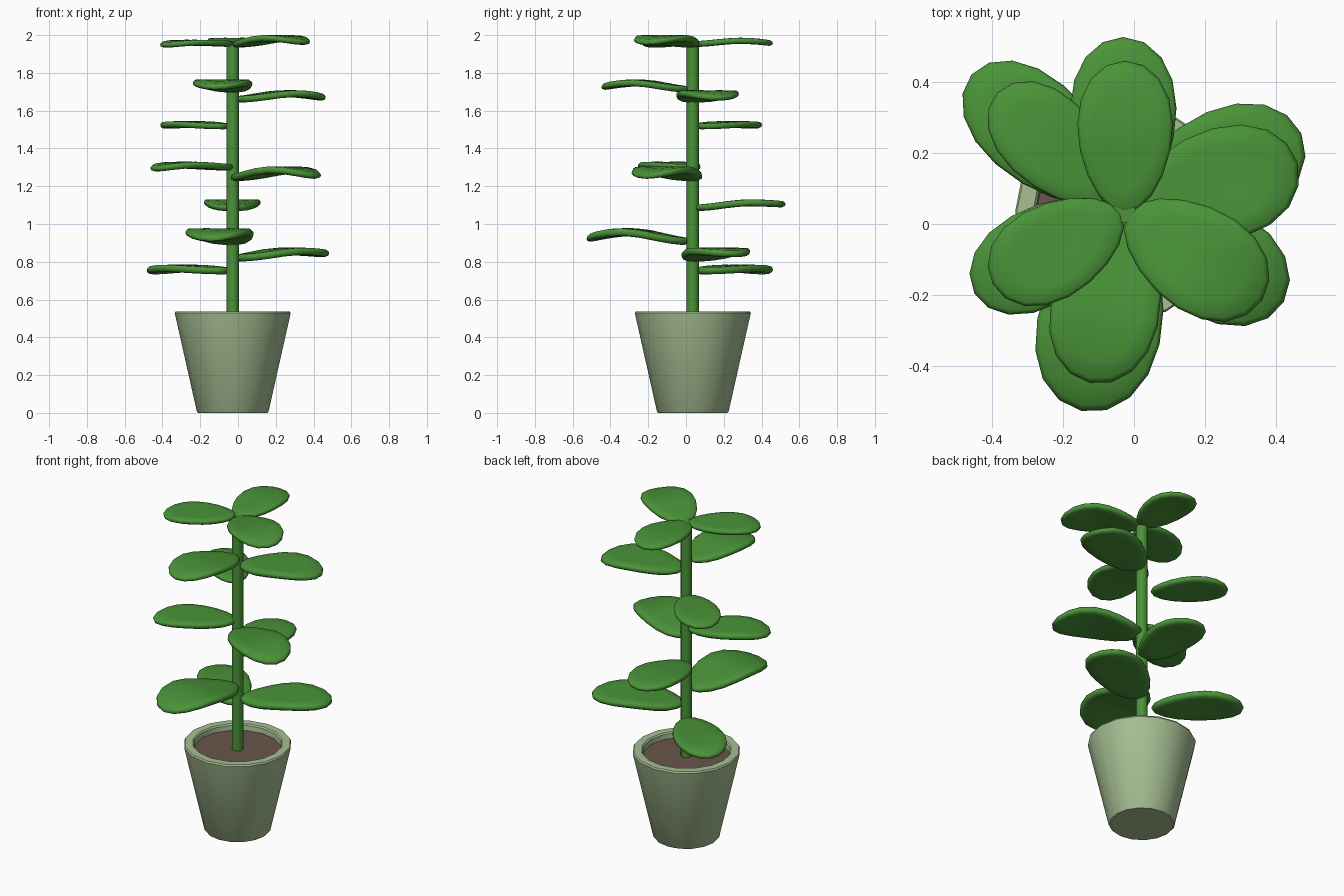
import bpy, bmesh, math

if "Cube" in bpy.data.objects:
    bpy.data.objects.remove(bpy.data.objects["Cube"])

STEM_X, STEM_Y = -0.028, 0.036


def material(name, rgb):
    m = bpy.data.materials.new(name)
    m.diffuse_color = (*rgb, 1)
    m.use_nodes = True
    m.node_tree.nodes["Principled BSDF"].inputs["Base Color"].default_value = m.diffuse_color
    return m


GREEN = material("leaf_green", (0.069, 0.296, 0.040))
POT = material("pale_sage_pot", (0.39, 0.53, 0.295))
SOIL = material("brown_soil", (0.144, 0.093, 0.069))


def finish(name, bm, mat, angle):
    bmesh.ops.recalc_face_normals(bm, faces=bm.faces)
    me = bpy.data.meshes.new(name)
    bm.to_mesh(me)
    bm.free()
    me.materials.append(mat)
    ob = bpy.data.objects.new(name, me)
    bpy.context.collection.objects.link(ob)
    bpy.ops.object.select_all(action='DESELECT')
    bpy.context.view_layer.objects.active = ob
    ob.select_set(True)
    bpy.ops.object.shade_smooth_by_angle(angle=math.radians(angle))
    return ob


def bridge(bm, a, b):
    n = len(a)
    for i in range(n):
        j = (i + 1) % n
        bm.faces.new((a[i], a[j], b[j], b[i]))


def lathe(name, profile, sides, mat):
    """Stack of rings around the stem axis, capped at both ends."""
    bm = bmesh.new()
    rings = []
    for r, z in profile:
        rings.append([bm.verts.new((STEM_X + r * math.cos(2 * math.pi * i / sides),
                                    STEM_Y + r * math.sin(2 * math.pi * i / sides), z))
                      for i in range(sides)])
    for a, b in zip(rings, rings[1:]):
        bridge(bm, a, b)
    bm.faces.new(rings[0])
    bm.faces.new(rings[-1])
    return finish(name, bm, mat, 35)


def arch(t, zb, zm, zt):
    """Height along a leaf: rises from base to a hump, then droops to the tip."""
    if t < 0.6:
        s = max(t, 0) / 0.6
        return zb + (zm - zb) * s * s * (3 - 2 * s)
    s = (t - 0.6) / 0.4
    return zm + (zt - zm) * s * s


def leaf(name, cx, cy, a, b, deg, zb, zm, zt):
    n, half = 18, 0.075 * a
    ca, sa = math.cos(math.radians(deg)), math.sin(math.radians(deg))
    bm = bmesh.new()

    def point(scale, k, h):
        ang = 2 * math.pi * k / n
        u = math.cos(ang) * scale
        v = math.sin(ang) * scale * (1 + 0.16 * math.cos(ang))
        lx, ly = u * a, v * b
        z = arch((u + 1) / 2, zb, zm, zt) + h
        return bm.verts.new((cx + lx * ca - ly * sa, cy + lx * sa + ly * ca, z))

    # rings from the underside centre, round the soft rim, to the top centre
    section = [(0.35, -1), (0.68, -1), (0.91, -0.95), (0.98, -0.5), (1.0, 0.1),
               (0.985, 0.6), (0.94, 0.95), (0.68, 1), (0.35, 1)]
    rings = [[point(s, k, h * half) for k in range(n)] for s, h in section]
    for r1, r2 in zip(rings, rings[1:]):
        bridge(bm, r1, r2)
    for ring, h in ((rings[0], -half), (rings[-1], half)):
        c = point(0, 0, h)
        for i in range(n):
            bm.faces.new((ring[i], ring[(i + 1) % n], c))
    return finish(name, bm, GREEN, 50)


# Pot with a thick rim, soil and stem
lathe("pot", [(0.183, 0.0), (0.190, 0.008), (0.307, 0.528), (0.302, 0.538),
              (0.257, 0.538), (0.250, 0.53), (0.244, 0.47)], 16, POT)
lathe("soil", [(0.244, 0.475), (0.248, 0.50)], 16, SOIL)
lathe("stem", [(0.033, 0.48), (0.033, 1.965)], 12, GREEN)

# Leaves: centre x, y, half length, half width, heading, base / hump / tip height
LEAVES = [
    (-0.260, 0.250, 0.262, 0.145, 139, 0.752, 0.765, 0.748),
    (0.230, 0.147, 0.265, 0.162, 24, 0.820, 0.855, 0.840),
    (-0.090, -0.255, 0.278, 0.174, -102, 0.908, 0.957, 0.918),
    (-0.030, 0.285, 0.242, 0.148, 90, 1.085, 1.112, 1.103),
    (0.197, -0.090, 0.260, 0.157, -30, 1.245, 1.286, 1.250),
    (-0.242, -0.080, 0.238, 0.138, 209, 1.300, 1.312, 1.290),
    (-0.225, 0.220, 0.220, 0.128, 137, 1.517, 1.528, 1.518),
    (0.225, 0.105, 0.246, 0.157, 16, 1.660, 1.690, 1.665),
    (-0.075, -0.215, 0.238, 0.152, -102, 1.713, 1.747, 1.722),
    (-0.025, 0.245, 0.215, 0.133, 90, 1.952, 1.970, 1.955),
    (0.172, -0.092, 0.226, 0.147, -33, 1.950, 1.984, 1.958),
    (-0.217, -0.070, 0.207, 0.133, 209, 1.955, 1.960, 1.945),
]
for i, spec in enumerate(LEAVES, 1):
    leaf(f"leaf_{i:02d}", *spec)
